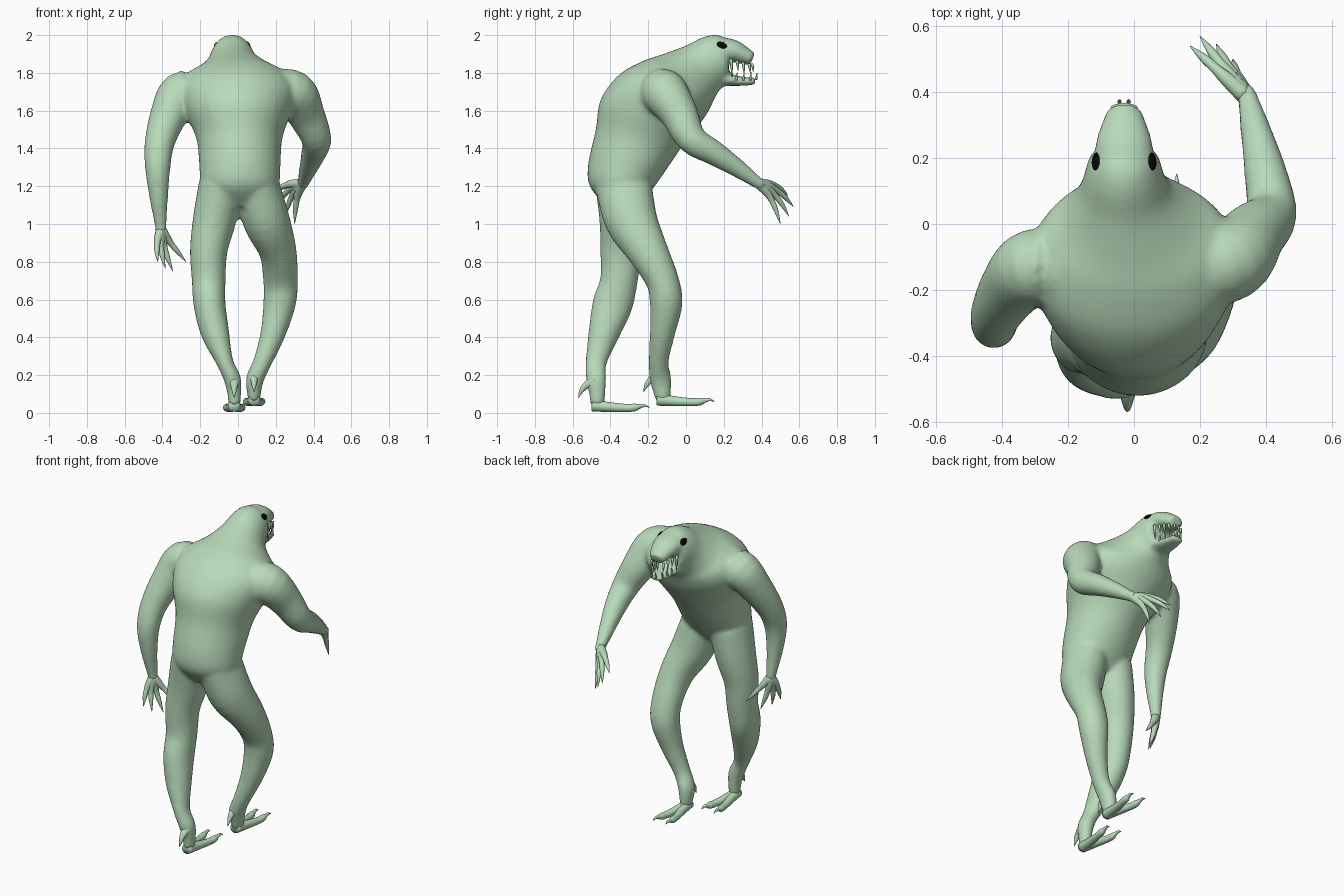
import bpy, bmesh, math
from mathutils import Vector, Matrix

if "Cube" in bpy.data.objects:
    bpy.data.objects.remove(bpy.data.objects["Cube"])


def material(name, col):
    m = bpy.data.materials.new(name)
    m.diffuse_color = (*col, 1)
    m.use_nodes = True
    m.node_tree.nodes["Principled BSDF"].inputs["Base Color"].default_value = m.diffuse_color
    return m


GREEN = material("pale green skin", (0.48, 0.70, 0.49))
BLACK = material("eye black", (0.002, 0.002, 0.002))


def spline(pts, sub):
    """Catmull-Rom through rows of numbers."""
    p = [Vector(r) for r in pts]
    p = [p[0] * 2 - p[1]] + p + [p[-1] * 2 - p[-2]]
    out = []
    for i in range(1, len(p) - 2):
        a, b, c, d = p[i - 1:i + 3]
        for k in range(sub):
            t = k / sub
            out.append(0.5 * (2 * b + (c - a) * t + (2 * a - 5 * b + 4 * c - d) * t * t
                              + (3 * b - a - 3 * c + d) * t ** 3))
    return out + [p[-2]]


def loft(bm, frames, n):
    """Skin ellipses given as (centre, side axis, depth axis) and cap both ends."""
    rings = [[bm.verts.new(c + u * math.cos(2 * math.pi * k / n) + v * math.sin(2 * math.pi * k / n))
              for k in range(n)] for c, u, v in frames]
    for a, b in zip(rings, rings[1:]):
        for k in range(n):
            bm.faces.new((a[k], a[(k + 1) % n], b[(k + 1) % n], b[k]))
    bm.faces.new(rings[0][::-1])
    bm.faces.new(rings[-1])


def tube(bm, pts, n=20, sub=4):
    """Rows of (x, y, z, side radius, depth radius), rings square to the path."""
    rows = spline([r if len(r) == 5 else (*r, r[3]) for r in pts], sub)
    frames = []
    for i, r in enumerate(rows):
        t = (rows[min(i + 1, len(rows) - 1)].to_3d() - rows[max(i - 1, 0)].to_3d()).normalized()
        side = Vector((1, 0, 0))
        side = (side - t * side.dot(t)).normalized()
        frames.append((r.to_3d(), side * max(r[3], .001), t.cross(side) * max(r[4], .001)))
    loft(bm, frames, n)


def trunk(bm, pts, n=32, sub=4):
    """Rows of (x, back y, back z, front y, front z, half width)."""
    frames = []
    for x, yb, zb, yf, zf, a in spline(pts, sub):
        back, front = Vector((x, yb, zb)), Vector((x, yf, zf))
        frames.append(((back + front) / 2, Vector((a, 0, 0)), (front - back) / 2))
    loft(bm, frames, n)


def make(name, bm, mat):
    bmesh.ops.recalc_face_normals(bm, faces=bm.faces)
    for f in bm.faces:
        f.smooth = True
    me = bpy.data.meshes.new(name)
    bm.to_mesh(me)
    bm.free()
    me.materials.append(mat)
    ob = bpy.data.objects.new(name, me)
    bpy.context.collection.objects.link(ob)
    return ob


# Body: torso, head, jaws, arms and legs fused into one skin
HX = -0.03
body = bmesh.new()
trunk(body, [(.01, -.42, 1.09, -.23, 1.12, .14), (.01, -.51, 1.2, -.165, 1.2, .205),
             (.01, -.518, 1.32, -.095, 1.3, .215), (.007, -.478, 1.5, -.02, 1.41, .228),
             (0, -.452, 1.66, .06, 1.51, .28), (0, -.355, 1.79, .115, 1.59, .32),
             (0, -.23, 1.862, .145, 1.65, .285), (-.01, -.12, 1.9, .165, 1.69, .205),
             (-.025, 0, 1.945, .185, 1.715, .145), (HX, .09, 1.99, .2, 1.735, .122),
             (HX, .16, 2.003, .22, 1.75, .11), (HX, .21, 1.985, .232, 1.775, .095)])
tube(body, [(HX, .13, 1.92, .1, .075), (HX, .24, 1.918, .088, .062),
            (HX, .31, 1.89, .067, .047), (HX, .352, 1.872, .05, .036)])
tube(body, [(HX, .11, 1.78, .085, .055), (HX, .22, 1.765, .074, .035),
            (HX, .30, 1.755, .058, .024), (HX, .37, 1.757, .042, .02)])
tube(body, [(.18, -.14, 1.70, .12), (.295, -.11, 1.69, .122), (.36, -.035, 1.58, .1),
            (.415, .03, 1.45, .08), (.40, .15, 1.375, .066), (.37, .28, 1.29, .048),
            (.348, .37, 1.225, .034), (.335, .41, 1.2, .03)])
tube(body, [(-.18, -.14, 1.70, .12), (-.30, -.13, 1.69, .118), (-.365, -.185, 1.58, .1),
            (-.415, -.265, 1.43, .08), (-.425, -.31, 1.3, .068), (-.42, -.31, 1.15, .051),
            (-.41, -.29, 1.0, .033), (-.405, -.285, .95, .031)])
tube(body, [(.1, -.33, 1.2, .12, .15), (.15, -.29, 1.02, .125, .14), (.21, -.205, .86, .1, .11),
            (.225, -.125, .7, .092, .088), (.22, -.105, .58, .087, .087),
            (.185, -.125, .42, .067, .067), (.13, -.145, .27, .05, .053),
            (.09, -.135, .18, .048, .058), (.085, -.125, .1, .037, .046),
            (.085, -.125, .06, .033, .04)])
tube(body, [(-.09, -.33, 1.2, .12, .15), (-.125, -.33, 1.02, .115, .13), (-.155, -.345, .86, .1, .11),
            (-.155, -.355, .7, .09, .1), (-.15, -.39, .57, .085, .107),
            (-.12, -.435, .42, .075, .083), (-.07, -.475, .27, .046, .057),
            (-.03, -.475, .18, .046, .054), (-.02, -.47, .1, .037, .044),
            (-.02, -.47, .04, .033, .038)])
skin = make("body", body, GREEN)
rm = skin.modifiers.new("fuse", 'REMESH')
rm.mode = 'VOXEL'
rm.voxel_size = 0.012
rm.use_smooth_shade = True
sm = skin.modifiers.new("soften", 'SMOOTH')
sm.factor = 0.5
sm.iterations = 10

# Feet: two clawed toes and a heel spur each
for name, off in (("right_foot", (.085, 0, 0)), ("left_foot", (-.02, -.345, -.031))):
    bm = bmesh.new()
    for s in (-1, 1):
        tube(bm, [(0, -.15, .07, .032), (s * .015, -.06, .062, .026), (s * .033, .03, .057, .021),
                  (s * .04, .075, .06, .02), (s * .042, .1, .066, .012),
                  (s * .044, .125, .07, .008), (s * .045, .153, .06, .001)], 12)
    tube(bm, [(0, -.14, .2, .035), (0, -.185, .175, .02), (0, -.21, .145, .012),
              (0, -.225, .11, .001)], 10)
    bmesh.ops.translate(bm, verts=bm.verts, vec=off)
    make(name, bm, GREEN)

# Hands: four long tapering fingers each
HANDS = {
    "right_hand": ((.342, .385, 1.215), (-.01, .01, .02),
                   [(.17, .54, 1.15), (.2, .57, 1.09), (.25, .545, 1.04), (.3, .5, 1.0)]),
    "left_hand": ((-.407, -.287, .97), (-.012, .0, .01),
                  [(-.275, -.22, .8), (-.345, -.27, .75), (-.385, -.33, .765), (-.425, -.36, .8)]),
}
for name, (base, bulge, tips) in HANDS.items():
    bm = bmesh.new()
    base = Vector(base)
    for tip in tips:
        tip = Vector(tip)
        rows = [(*(base.lerp(tip, t) + Vector(bulge) * math.sin(math.pi * t)), r)
                for t, r in ((0, .028), (.3, .022), (.5, .016), (.68, .014), (.85, .008), (1, .001))]
        tube(bm, rows, 10, 3)
    make(name, bm, GREEN)

# Teeth: uneven rows along both jaws
bm = bmesh.new()


def tooth(x, y, z, h, r):
    tube(bm, [(x, y, z, r), (x, y + .004, z + h * .55, r * .65), (x, y + .006, z + h, .001)], 8, 2)


for s in (-1, 1):
    for i, h in enumerate((.095, .055, .065, .05)):
        y = .238 + i * .032
        tooth(HX + s * (.072 - i * .009), y, 1.874 - i * .008, -h, .009)
    for i, h in enumerate((.045, .04, .045)):
        y = .265 + i * .037
        tooth(HX + s * (.056 - i * .008), y, 1.76, h, .007)
    tooth(HX + s * .014, .35, 1.85, -.045, .008)
    tooth(HX + s * .014, .37, 1.762, .04, .007)
make("teeth", bm, GREEN)

# Eyes: flat black ovals laid on the skin
bpy.context.view_layer.update()
smooth_skin = skin.evaluated_get(bpy.context.evaluated_depsgraph_get())
for s, name in ((-1, "left_eye"), (1, "right_eye")):
    ok, loc, nor, _ = smooth_skin.closest_point_on_mesh(Vector((HX + s * .11, .195, 1.962)))
    fwd = Vector((0, 1, -.35))
    fwd = (fwd - nor * fwd.dot(nor)).normalized()
    frame = Matrix((nor, fwd, nor.cross(fwd))).transposed().to_4x4()
    bm = bmesh.new()
    bmesh.ops.create_uvsphere(bm, u_segments=20, v_segments=12, radius=1)
    bmesh.ops.transform(bm, verts=bm.verts, matrix=Matrix.Translation(loc) @ frame
                        @ Matrix.Diagonal((.008, .028, .019, 1)))
    make(name, bm, BLACK)
